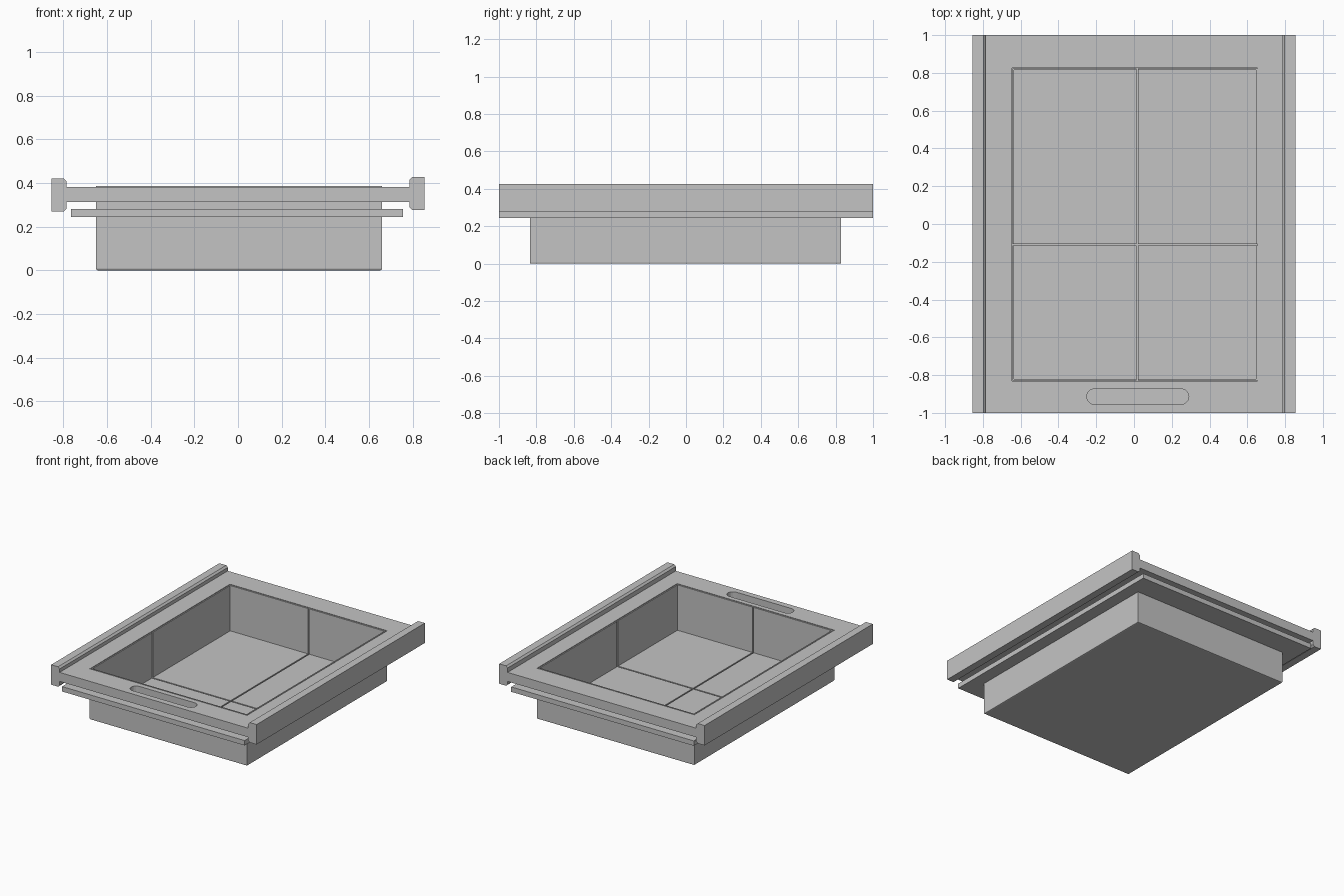
import bpy, bmesh, math

if "Cube" in bpy.data.objects:
    bpy.data.objects.remove(bpy.data.objects["Cube"])

GREY = bpy.data.materials.new("plain grey")
GREY.diffuse_color = (0.55, 0.55, 0.55, 1)
GREY.use_nodes = True
GREY.node_tree.nodes["Principled BSDF"].inputs["Base Color"].default_value = GREY.diffuse_color

# Tub outline, seam positions and heights
X0, X1, Y0, Y1 = -0.65, 0.66, -0.835, 0.83
SEAM_X, SEAM_Y, GAP = 0.017, -0.11, 0.005
TOP, FLOOR, SKIN = 0.385, 0.04, 0.007


def finish(name, bm):
    bmesh.ops.recalc_face_normals(bm, faces=bm.faces)
    me = bpy.data.meshes.new(name)
    bm.to_mesh(me)
    bm.free()
    me.materials.append(GREY)
    ob = bpy.data.objects.new(name, me)
    bpy.context.collection.objects.link(ob)
    return ob


def add_box(bm, x0, x1, y0, y1, z0, z1):
    for v in bmesh.ops.create_cube(bm, size=1)["verts"]:
        v.co = ((x0 + x1) / 2 + v.co.x * (x1 - x0),
                (y0 + y1) / 2 + v.co.y * (y1 - y0),
                (z0 + z1) / 2 + v.co.z * (z1 - z0))


def rect(x0, x1, y0, y1):
    return [(x0, y0), (x1, y0), (x1, y1), (x0, y1)]


def slot(x0, x1, y0, y1, n=10):
    r, cy = (y1 - y0) / 2, (y0 + y1) / 2
    pts = []
    for cx, start in ((x1 - r, -math.pi / 2), (x0 + r, math.pi / 2)):
        for i in range(n + 1):
            a = start + math.pi * i / n
            pts.append((cx + r * math.cos(a), cy + r * math.sin(a)))
    return pts


def plate(name, loops, z0, z1):
    """Flat plate: the first loop is the outline, the others are holes."""
    bm = bmesh.new()
    for pts in loops:
        vs = [bm.verts.new((x, y, z0)) for x, y in pts]
        for a, b in zip(vs, vs[1:] + vs[:1]):
            bm.edges.new((a, b))
    bmesh.ops.triangle_fill(bm, use_beauty=True, edges=bm.edges[:])
    ext = bmesh.ops.extrude_face_region(bm, geom=bm.faces[:], use_keep_orig=True)
    moved = [g for g in ext["geom"] if isinstance(g, bmesh.types.BMVert)]
    bmesh.ops.translate(bm, verts=moved, vec=(0, 0, z1 - z0))
    return finish(name, bm)


def rail(name, side, z0, z1, c=0.013):
    """Side rail with chamfered inner edges, swept along y."""
    a, b = 0.785, 0.855
    prof = [(b, z0), (b, z1), (a + c, z1), (a, z1 - c), (a, z0 + c), (a + c, z0)]
    bm = bmesh.new()
    f = bm.faces.new([bm.verts.new((side * x, -1, z)) for x, z in prof])
    ext = bmesh.ops.extrude_face_region(bm, geom=[f], use_keep_orig=True)
    moved = [g for g in ext["geom"] if isinstance(g, bmesh.types.BMVert)]
    bmesh.ops.translate(bm, verts=moved, vec=(0, 2, 0))
    finish(name, bm)


# Rim with tub opening and handle slot, and the runner plate below it
opening = rect(X0, X1, Y0, Y1)
plate("rim", [rect(-0.788, 0.788, -1, 1), opening,
              slot(-0.25, 0.29, -0.955, -0.873)], 0.313, 0.381)
plate("lower_plate", [rect(-0.765, 0.755, -1, 1), opening], 0.243, 0.28)

# Side rails
rail("left_rail", -1, 0.27, 0.42)
rail("right_rail", 1, 0.277, 0.427)

# Tub shell: hollowed box with softened bottom edges
bm = bmesh.new()
add_box(bm, X0, X1, Y0, Y1, 0, TOP)
bm.normal_update()
top = max(bm.faces, key=lambda f: f.calc_center_median().z)
bmesh.ops.inset_individual(bm, faces=[top], thickness=SKIN)
ext = bmesh.ops.extrude_face_region(bm, geom=[top])
inner = [g for g in ext["geom"] if isinstance(g, bmesh.types.BMVert)]
bmesh.ops.translate(bm, verts=inner, vec=(0, 0, 0.02 - TOP))
for f in [f for f in bm.faces if f.calc_center_median().z > TOP - 0.001
          and f.calc_area() > 0.5]:
    bm.faces.remove(f)
bottom = [e for e in bm.edges if all(v.co.z < 0.001 for v in e.verts)]
bmesh.ops.bevel(bm, geom=bottom, offset=0.007, segments=2, affect='EDGES', profile=0.5)
finish("tub_shell", bm)

# Lining panels, separated by narrow seams
ix0, ix1, iy0, iy1 = X0 + SKIN, X1 - SKIN, Y0 + SKIN, Y1 - SKIN
x_spans = [(ix0, SEAM_X - GAP), (SEAM_X + GAP, ix1)]
y_spans = [(iy0, SEAM_Y - GAP), (SEAM_Y + GAP, iy1)]

bm = bmesh.new()
for xa, xb in x_spans:
    for ya, yb in y_spans:
        add_box(bm, xa, xb, ya, yb, 0.02, FLOOR)
finish("floor_panels", bm)

bm = bmesh.new()
for xa, xb in x_spans:
    add_box(bm, xa, xb, iy0, iy0 + SKIN, FLOOR, TOP - 0.004)
    add_box(bm, xa, xb, iy1 - SKIN, iy1, FLOOR, TOP - 0.004)
for ya, yb in y_spans:
    add_box(bm, ix0, ix0 + SKIN, ya, yb, FLOOR, TOP - 0.004)
    add_box(bm, ix1 - SKIN, ix1, ya, yb, FLOOR, TOP - 0.004)
finish("wall_panels", bm)
